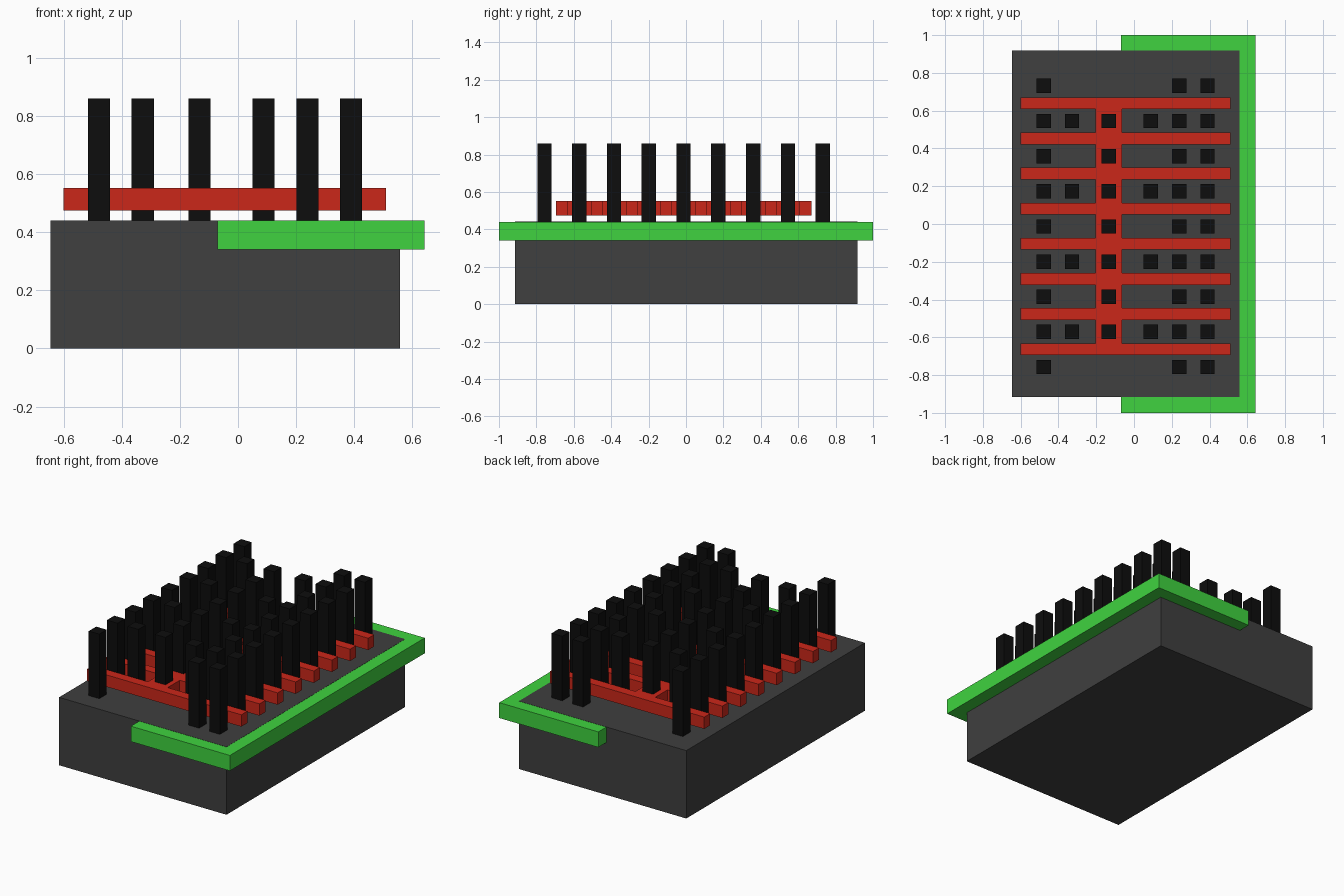
import bpy
import bmesh
from mathutils import Matrix, Vector

if "Cube" in bpy.data.objects:
    bpy.data.objects.remove(bpy.data.objects["Cube"])


def material(name, rgb):
    m = bpy.data.materials.new(name)
    m.diffuse_color = (*rgb, 1)
    m.use_nodes = True
    m.node_tree.nodes["Principled BSDF"].inputs["Base Color"].default_value = m.diffuse_color
    return m


def boxes(name, bounds, mat):
    """One object made of axis-aligned boxes (x0, x1, y0, y1, z0, z1)."""
    bm = bmesh.new()
    for x0, x1, y0, y1, z0, z1 in bounds:
        centre = Vector((x0 + x1, y0 + y1, z0 + z1)) / 2
        scale = Matrix.Diagonal((x1 - x0, y1 - y0, z1 - z0, 1))
        bmesh.ops.create_cube(bm, size=1, matrix=Matrix.Translation(centre) @ scale)
    mesh = bpy.data.meshes.new(name)
    bm.to_mesh(mesh)
    bm.free()
    mesh.materials.append(mat)
    ob = bpy.data.objects.new(name, mesh)
    bpy.context.collection.objects.link(ob)
    return ob


dark = material("dark_grey", (0.05, 0.05, 0.05))
green = material("green", (0.05, 0.65, 0.05))
red = material("red", (0.6, 0.02, 0.01))
black = material("black", (0.004, 0.004, 0.004))

# Base block, a hair taller than the tray so its top face shows
boxes("base", [(-0.645, 0.558, -0.915, 0.918, 0, 0.441)], dark)

# Tray wrapped around the right-hand side of the base
boxes("tray", [(-0.07, 0.642, -1, 1, 0.34, 0.44)], green)

# Red grid: eight cross bars joined by spine pieces in the gaps
STEP = 0.186
bar_y = [-0.663 + i * STEP for i in range(8)]
HALF = 0.031
bars = [(-0.6, 0.51, y - HALF, y + HALF, 0.475, 0.552) for y in bar_y]
spine = [(-0.205, -0.063, y + HALF, y + STEP - HALF, 0.475, 0.552) for y in bar_y[:-1]]
boxes("grid_bars", bars + spine, red)

# Upright posts: full rows alternate with sparse rows
cols = [-0.478, -0.328, -0.133, 0.088, 0.239, 0.389]
W = 0.038
posts = []
for row in range(9):
    if row in (0, 8):
        used = (0, 4, 5)
    elif row % 2:
        used = range(6)
    else:
        used = (0, 2, 4, 5)
    y = -0.757 + row * STEP
    posts += [(cols[c] - W, cols[c] + W, y - W, y + W, 0.43, 0.86) for c in used]
boxes("posts", posts, black)
